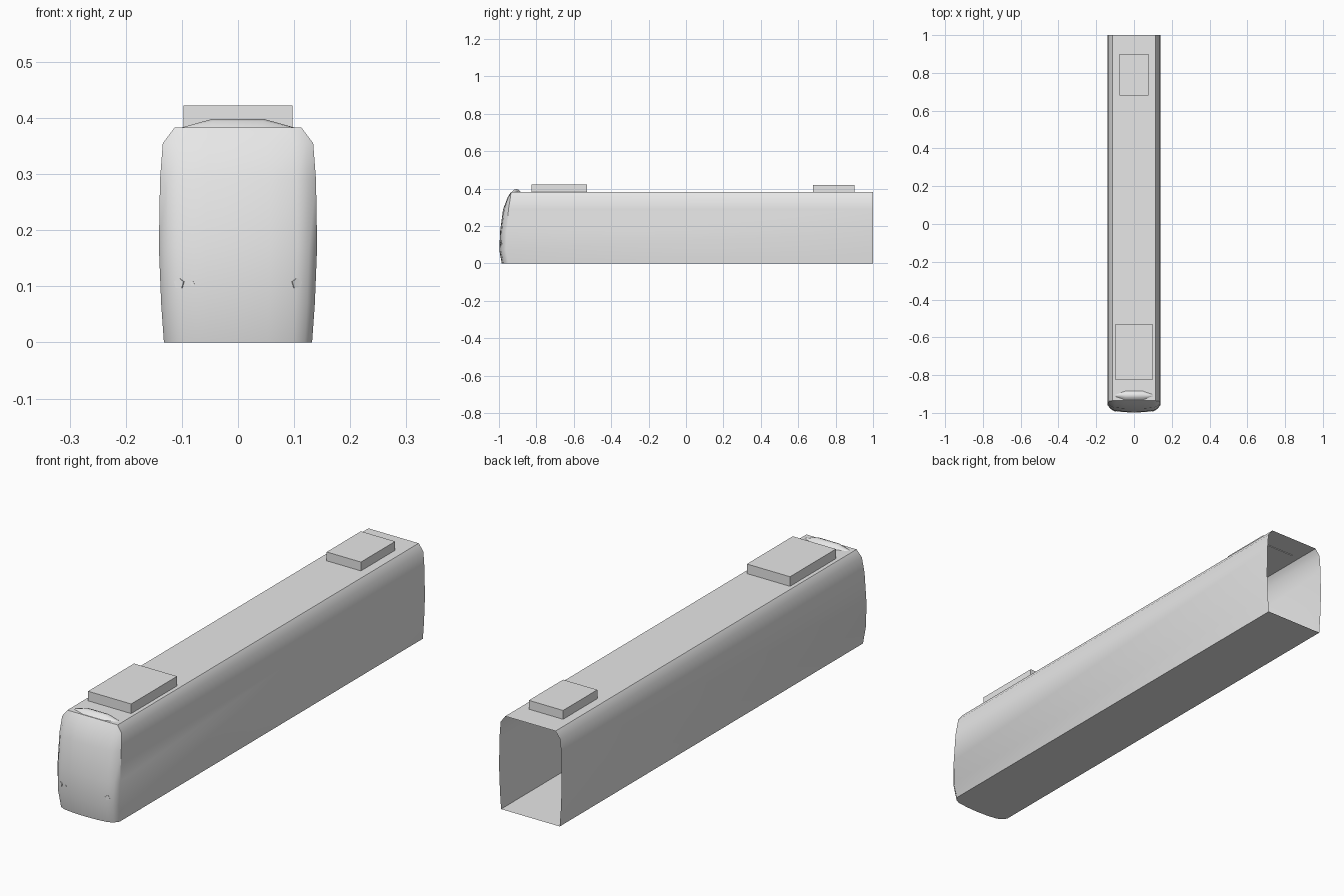
import bpy, bmesh, math
from mathutils import Vector
from mathutils.bvhtree import BVHTree

if "Cube" in bpy.data.objects:
    bpy.data.objects.remove(bpy.data.objects["Cube"])

grey = bpy.data.materials.new("plain grey")
grey.use_nodes = True
grey.diffuse_color = (0.8, 0.8, 0.8, 1)
grey.node_tree.nodes["Principled BSDF"].inputs["Base Color"].default_value = (0.8, 0.8, 0.8, 1)


def finish(name, bm, smooth=None):
    bmesh.ops.recalc_face_normals(bm, faces=bm.faces)
    mesh = bpy.data.meshes.new(name)
    bm.to_mesh(mesh)
    mesh.materials.append(grey)
    obj = bpy.data.objects.new(name, mesh)
    bpy.context.collection.objects.link(obj)
    if smooth:
        bpy.ops.object.select_all(action="DESELECT")
        obj.select_set(True)
        bpy.context.view_layer.objects.active = obj
        bpy.ops.object.shade_smooth_by_angle(angle=math.radians(smooth))
    return obj


def box(name, half_width, y0, y1, z0, z1):
    bm = bmesh.new()
    bmesh.ops.create_cube(bm, size=1)
    for v in bm.verts:
        v.co = (v.co.x * 2 * half_width,
                (y0 + y1) / 2 + v.co.y * (y1 - y0),
                (z0 + z1) / 2 + v.co.z * (z1 - z0))
    return finish(name, bm)


# Carriage shell: height, half width, nose position, corner rounding
ROWS = [(0, 0.132, -0.985, 1), (0.07, 0.137, -0.998, 1), (0.17, 0.141, -0.994, 1),
        (0.29, 0.139, -0.978, 0.8), (0.355, 0.134, -0.953, 0.4), (0.383, 0.113, -0.935, 0)]
# Fraction of the half width, setback from the nose
HALF = [(0.4, 0.002), (0.75, 0.008), (0.9, 0.018), (1, 0.036)]
COLS = [(-f, d) for f, d in reversed(HALF)] + [(0, 0)] + HALF

bm = bmesh.new()
grid = [[bm.verts.new((f * w, y + d * k, z)) for f, d in COLS] for z, w, y, k in ROWS]
rear = [[bm.verts.new((s * w, 1, z)) for s in (-1, 1)] for z, w, y, k in ROWS]
for i in range(len(ROWS) - 1):
    for j in range(len(COLS) - 1):
        bm.faces.new((grid[i][j], grid[i][j + 1], grid[i + 1][j + 1], grid[i + 1][j]))
    for end, side in ((0, 0), (-1, 1)):
        bm.faces.new((grid[i][end], grid[i + 1][end], rear[i + 1][side], rear[i][side]))
# Floor and roof close the shell, the rear end stays open
for i in (0, -1):
    bm.faces.new(grid[i] + [rear[i][1], rear[i][0]])
bmesh.ops.recalc_face_normals(bm, faces=bm.faces)
surface = BVHTree.FromBMesh(bm)
finish("carriage_shell", bm, 40)

# Roof equipment
box("front_roof_unit", 0.097, -0.825, -0.53, 0.38, 0.422)
box("rear_roof_unit", 0.077, 0.68, 0.9, 0.38, 0.419)

# Low fairing above the nose
bm = bmesh.new()
sections = []
for x, depth, rise in ((-0.1, 0.006, 0.001), (-0.045, 0.025, 0.015),
                       (0.045, 0.025, 0.015), (0.1, 0.006, 0.001)):
    sections.append([bm.verts.new((x, -0.908 + t * depth, 0.382 + rise * h))
                     for t, h in ((-1, 0), (-0.5, 0.8), (0, 1.1), (0.5, 0.8), (1, 0))])
for a, b in zip(sections, sections[1:]):
    for j in range(4):
        bm.faces.new((a[j], a[j + 1], b[j + 1], b[j]))
finish("roof_fairing", bm, 40)

# Five-sided lamps lying on the nose
for name, x, radius in (("right_headlight", -0.105, 0.01), ("left_headlight", 0.105, 0.01),
                        ("small_lamp", -0.081, 0.004)):
    spot, normal, _, _ = surface.ray_cast(Vector((x, -2, 0.105)), Vector((0, 1, 0)))
    bm = bmesh.new()
    bmesh.ops.create_cone(bm, cap_ends=True, segments=5, radius1=radius,
                          radius2=radius, depth=0.003)
    lamp = finish(name, bm)
    lamp.location = spot
    lamp.rotation_euler = normal.to_track_quat("Z", "Y").to_euler()
